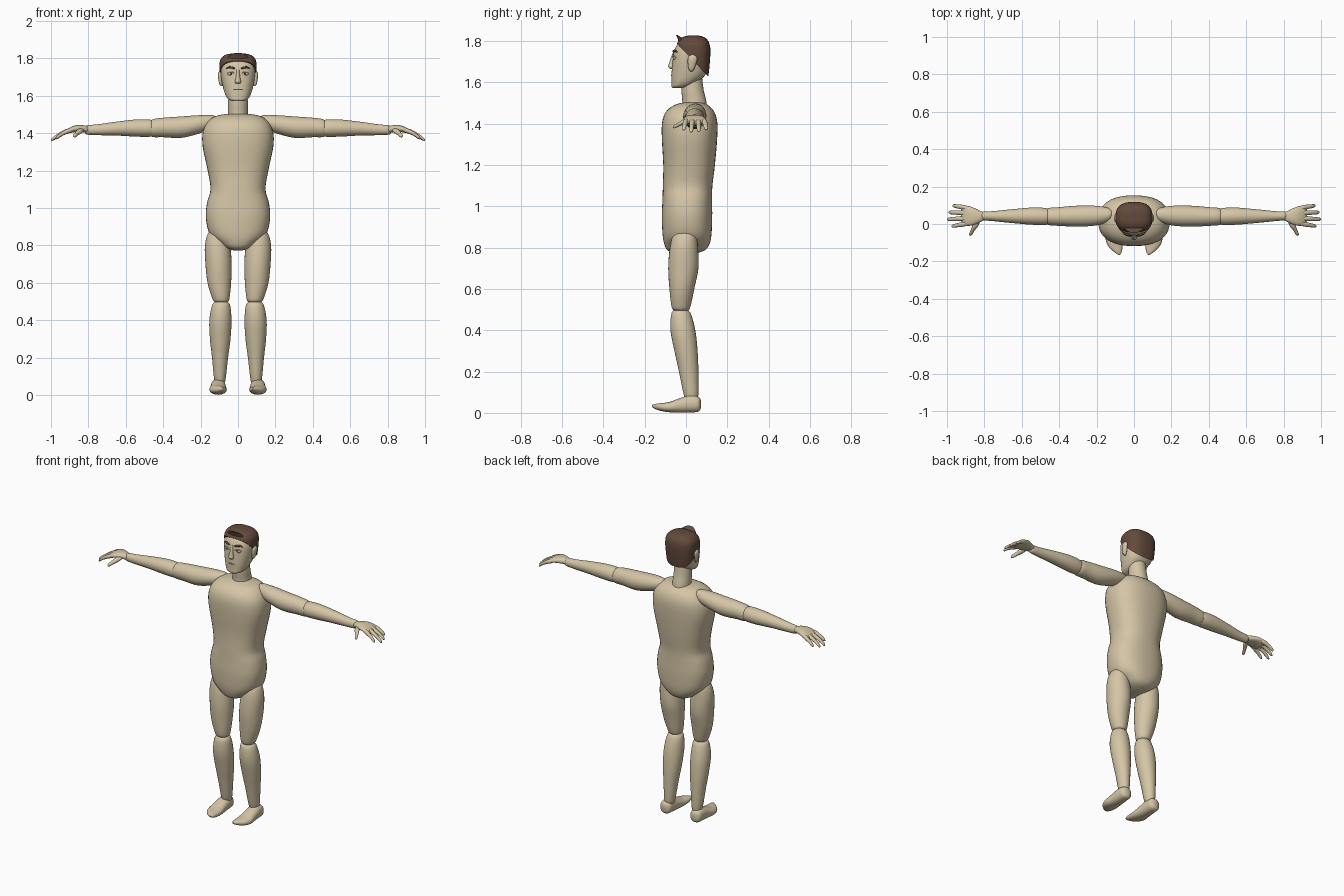
import bpy, bmesh, math
from mathutils import Vector


def material(name, rgb):
    m = bpy.data.materials.new(name)
    m.diffuse_color = (*rgb, 1)
    return m


SKIN = material("skin", (0.66, 0.56, 0.38))
HAIR = material("brown hair", (0.125, 0.068, 0.045))
LIPS = material("lips", (0.42, 0.29, 0.19))
WHITE = material("eye white", (0.62, 0.58, 0.46))
IRIS = material("iris", (0.09, 0.06, 0.04))


def spline(p, steps):
    """Smooth curve through the ring values."""
    out = []
    for i in range(len(p) - 1):
        a, b, c, d = p[max(i - 1, 0)], p[i], p[i + 1], p[min(i + 2, len(p) - 1)]
        for s in range(steps):
            t = s / steps
            out.append([0.5 * (2 * k1 + (k2 - k0) * t
                               + (2 * k0 - 5 * k1 + 4 * k2 - k3) * t * t
                               + (3 * k1 - k0 - 3 * k2 + k3) * t ** 3)
                        for k0, k1, k2, k3 in zip(a, b, c, d)])
    return out + [list(p[-1])]


def loft(name, axis, rings, mat, mirror=False, power=2.0, sides=28, steps=4, cut=None):
    """Rings are (x, y, z, radius, radius) in the plane across the axis."""
    u, v = {"x": (1, 2), "y": (0, 2), "z": (0, 1)}[axis]
    bm = bmesh.new()
    loops = []
    for r in spline(rings, steps):
        loop = []
        for k in range(sides):
            a = 2 * math.pi * k / sides
            c, s = math.cos(a), math.sin(a)
            co = Vector(r[:3])
            co[u] += max(r[3], 0.0005) * math.copysign(abs(c) ** (2 / power), c)
            co[v] += max(r[4], 0.0005) * math.copysign(abs(s) ** (2 / power), s)
            loop.append(bm.verts.new(co))
        loops.append(loop)
    for l0, l1 in zip(loops, loops[1:]):
        for k in range(sides):
            n = (k + 1) % sides
            bm.faces.new((l0[k], l0[n], l1[n], l1[k]))
    bm.faces.new(loops[0])
    bm.faces.new(loops[-1])
    if cut:
        geom = bm.verts[:] + bm.edges[:] + bm.faces[:]
        bmesh.ops.bisect_plane(bm, geom=geom, plane_co=cut[0], plane_no=cut[1], clear_inner=True)
        bmesh.ops.holes_fill(bm, edges=[e for e in bm.edges if e.is_boundary], sides=0)
    bmesh.ops.recalc_face_normals(bm, faces=bm.faces[:])
    me = bpy.data.meshes.new(name)
    bm.to_mesh(me)
    bm.free()
    me.materials.append(mat)
    ob = bpy.data.objects.new(name, me)
    bpy.context.collection.objects.link(ob)
    if mirror:
        ob.modifiers.new("mirror", "MIRROR")
    bpy.ops.object.select_all(action="DESELECT")
    ob.select_set(True)
    bpy.context.view_layer.objects.active = ob
    bpy.ops.object.shade_smooth_by_angle(angle=math.radians(50))
    return ob


def ball(name, x, y, z, rx, ry, rz, mat, mirror=True):
    rings = []
    for i in range(9):
        a = math.pi * (i / 8 - 0.5)
        c = max(math.cos(a), 0.02)
        rings.append((x, y, z + rz * math.sin(a), rx * c, ry * c))
    return loft(name, "z", rings, mat, mirror, sides=16, steps=1)


# Torso and neck
loft("torso", "z", [
    (0, 0, .772, .02, .05), (0, 0, .785, .065, .088), (0, .004, .81, .102, .107),
    (0, .005, .86, .152, .118), (0, .005, .95, .172, .122), (0, .006, 1.03, .165, .120),
    (0, .008, 1.1, .147, .120), (0, .015, 1.2, .162, .125), (0, .017, 1.33, .189, .134),
    (0, .018, 1.41, .187, .133), (0, .02, 1.46, .162, .115), (0, .025, 1.49, .122, .08),
    (0, .03, 1.503, .06, .04)], SKIN, power=2.4, sides=40)
loft("neck", "z", [
    (0, .042, 1.46, .058, .062), (0, .04, 1.51, .054, .058), (0, .032, 1.56, .053, .054),
    (0, .028, 1.62, .05, .05)], SKIN)

# Head
loft("head", "z", [
    (0, -.042, 1.571, .028, .022), (0, -.028, 1.58, .05, .042), (0, -.008, 1.60, .065, .062),
    (0, .013, 1.64, .079, .083), (0, .02, 1.70, .09, .085), (0, .023, 1.75, .091, .082),
    (0, .03, 1.79, .082, .066), (0, .035, 1.81, .055, .045), (0, .035, 1.817, .01, .01)],
    SKIN, power=2.3, sides=40)
loft("nose", "z", [
    (0, -.055, 1.745, .008, .008), (0, -.06, 1.72, .009, .013), (0, -.065, 1.69, .013, .018),
    (0, -.066, 1.674, .017, .02), (0, -.064, 1.664, .012, .012)], SKIN, sides=16)
loft("ear", "z", [
    (.088, .025, 1.652, .004, .006), (.092, .026, 1.665, .009, .014),
    (.096, .03, 1.70, .011, .022), (.096, .032, 1.722, .01, .02),
    (.093, .032, 1.735, .004, .006)], SKIN, True, sides=16)
ball("eye", .038, -.052, 1.717, .018, .010, .010, WHITE)
ball("iris", .038, -.058, 1.717, .007, .006, .007, IRIS)
loft("eyelid", "x", [
    (.018, -.061, 1.719, .003, .002), (.038, -.061, 1.728, .004, .003),
    (.058, -.049, 1.719, .003, .002)], SKIN, True, sides=10)
loft("eyebrow", "x", [
    (.016, -.061, 1.746, .002, .003), (.03, -.059, 1.750, .006, .006),
    (.05, -.052, 1.752, .006, .005), (.064, -.043, 1.745, .002, .002)], HAIR, True, sides=12)
loft("mouth", "x", [
    (-.028, -.064, 1.633, .002, .001), (-.012, -.068, 1.633, .004, .004),
    (.012, -.068, 1.633, .004, .004), (.028, -.064, 1.633, .002, .001)], LIPS, sides=12)

# Hair: a larger skull cap cut off along a slanting hairline, with a raised fringe
loft("hair", "z", [
    (0, .03, 1.59, .078, .07), (0, .033, 1.65, .09, .078), (0, .035, 1.72, .097, .082),
    (0, .035, 1.76, .099, .083), (0, .035, 1.79, .095, .077), (0, .036, 1.813, .077, .06),
    (0, .036, 1.824, .045, .035), (0, .036, 1.826, .01, .01)],
    HAIR, power=2.6, sides=40, cut=((0, -.045, 1.787), (0, .157, .15)))
loft("fringe", "z", [
    (0, -.015, 1.785, .06, .02), (0, -.022, 1.803, .055, .016),
    (0, -.034, 1.818, .04, .009), (0, -.045, 1.829, .018, .003)], HAIR, sides=20)

# Arms
loft("upper_arm", "x", [
    (.11, .055, 1.46, .012, .015), (.13, .05, 1.46, .034, .035), (.2, .045, 1.448, .052, .048),
    (.3, .042, 1.432, .056, .057), (.4, .04, 1.43, .050, .052), (.46, .04, 1.426, .044, .046),
    (.485, .04, 1.425, .02, .02)], SKIN, True)
loft("forearm", "x", [
    (.425, .04, 1.426, .02, .02), (.46, .04, 1.426, .043, .044), (.54, .042, 1.427, .046, .046),
    (.65, .042, 1.424, .037, .037), (.75, .042, 1.418, .027, .029), (.81, .043, 1.417, .022, .024),
    (.82, .043, 1.417, .01, .01)], SKIN, True)

# Hands
loft("palm", "x", [
    (.79, .043, 1.418, .015, .015), (.83, .04, 1.423, .034, .019), (.87, .042, 1.423, .050, .018),
    (.905, .045, 1.413, .052, .014), (.925, .045, 1.405, .03, .007)], SKIN, True, power=2.3)
fingers = [("index", .004, -.012, .975), ("middle", .031, .025, 1.0),
           ("ring", .059, .062, .992), ("little", .085, .098, .970)]
for finger, y0, y1, tip in fingers:
    span = tip - .885
    loft(finger + "_finger", "x", [
        (.885 + span * t, y0 + (y1 - y0) * t, 1.416 - .01 * t - .046 * t * t * span / .115, r, r)
        for t, r in ((0, .010), (.3, .013), (.65, .011), (.92, .009), (1, .002))],
        SKIN, True, sides=14)
loft("thumb", "y", [
    (.835, .022, 1.418, .014, .010), (.848, -.01, 1.409, .016, .013),
    (.863, -.035, 1.396, .011, .011), (.873, -.055, 1.386, .009, .009),
    (.876, -.063, 1.382, .002, .002)], SKIN, True, sides=14)

# Legs
loft("thigh", "z", [
    (.115, -.005, .88, .015, .02), (.115, -.006, .865, .044, .053), (.11, -.01, .8, .067, .068),
    (.104, -.013, .7, .070, .073), (.1, -.02, .6, .063, .06), (.092, -.024, .52, .047, .047),
    (.09, -.024, .497, .035, .036), (.09, -.024, .488, .01, .01)], SKIN, True)
loft("shin", "z", [
    (.09, -.024, .502, .015, .015), (.09, -.024, .485, .046, .045), (.094, -.015, .4, .059, .060),
    (.095, 0, .3, .055, .056), (.096, .013, .2, .043, .047), (.097, .025, .08, .030, .034),
    (.097, .025, .06, .02, .02)], SKIN, True)
loft("foot", "y", [
    (.105, .072, .042, .012, .02), (.106, .06, .042, .034, .036), (.106, .02, .044, .039, .042),
    (.106, -.03, .036, .042, .035), (.106, -.08, .028, .046, .025), (.099, -.12, .028, .038, .019),
    (.086, -.15, .031, .02, .012), (.08, -.165, .034, .004, .004)], SKIN, True, power=2.3)
